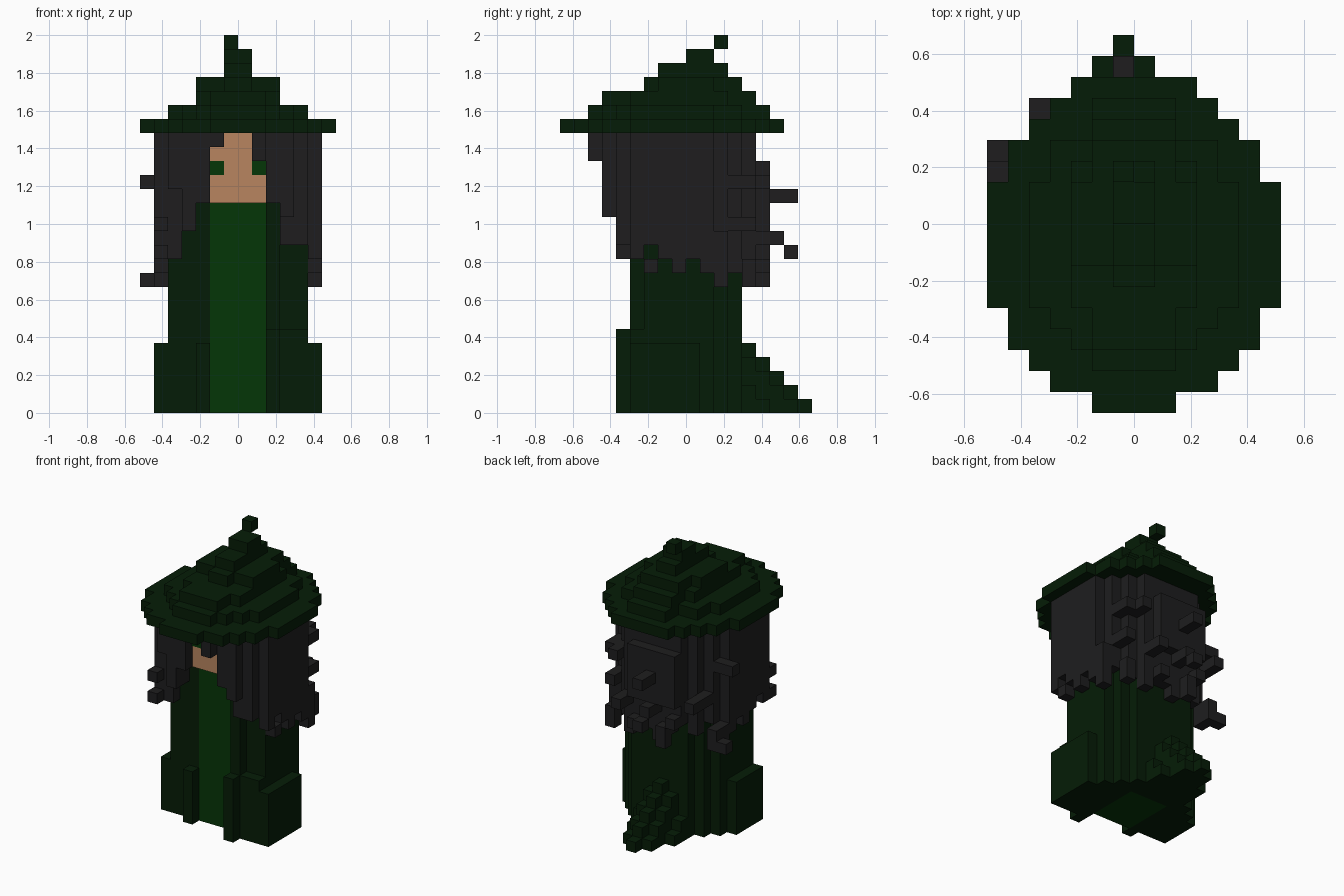
import bpy, bmesh
from mathutils import Vector

cube = bpy.data.objects.get("Cube")
if cube:
    bpy.data.objects.remove(cube, do_unlink=True)

U = 2 / 27  # edge of one block


def material(name, rgb):
    m = bpy.data.materials.new(name)
    m.use_nodes = True
    m.diffuse_color = (*rgb, 1)
    bsdf = m.node_tree.nodes["Principled BSDF"]
    bsdf.inputs["Base Color"].default_value = (*rgb, 1)
    bsdf.inputs["Specular IOR Level"].default_value = 0
    return m


DARK = material("dark green cloth", (0.0016, 0.0120, 0.0020))
GREEN = material("bright green cloth", (0.0016, 0.0365, 0.0022))
HAIR = material("charcoal hair", (0.0130, 0.0128, 0.0134))
SKIN = material("tan skin", (0.48, 0.235, 0.117))

AXES = [Vector(a) for a in ((1, 0, 0), (0, 1, 0), (0, 0, 1))]


def part(name, mat, boxes):
    """Join boxes (x0, x1, y0, y1, z0, z1) in block units into one outer skin."""
    cells = set()
    for x0, x1, y0, y1, z0, z1 in boxes:
        cells |= {(x, y, z) for x in range(x0, x1)
                  for y in range(y0, y1) for z in range(z0, z1)}
    bm = bmesh.new()
    verts = {}

    def vert(p):
        key = tuple(round(c) for c in p)
        if key not in verts:
            verts[key] = bm.verts.new(Vector(key) * U)
        return verts[key]

    for cell in sorted(cells):
        base = Vector(cell)
        for i in range(3):
            a, b, c = AXES[i], AXES[(i + 1) % 3], AXES[(i + 2) % 3]
            for side in (0, 1):
                step = a if side else -a
                if tuple(round(v) for v in base + step) in cells:
                    continue
                o = base + a * side
                ring = [o, o + b, o + b + c, o + c]
                bm.faces.new([vert(p) for p in (ring if side else ring[::-1])])
    mesh = bpy.data.meshes.new(name)
    bm.to_mesh(mesh)
    bm.free()
    mesh.materials.append(mat)
    obj = bpy.data.objects.new(name, mesh)
    bpy.context.collection.objects.link(obj)
    return obj


def both(x0, x1, *rest):
    """A box and its mirror across x = 0."""
    return [(x0, x1, *rest), (-x1, -x0, *rest)]


def tier(z, rows):
    """A stepped disc from (half width, y0, y1) rows."""
    return [(-w, w, y0, y1, z, z + 1) for w, y0, y1 in rows]


# Hat brim and stepped crown
part("hat_brim", DARK, tier(20, [(2, -9, -8), (4, -8, -7), (5, -7, -6), (6, -6, -4),
                                 (7, -4, 2), (6, 2, 4), (5, 4, 5), (4, 5, 6), (3, 6, 7)]))
part("hat_crown", DARK,
     tier(21, [(2, -7, -6), (3, -6, -5), (4, -5, -4), (5, -4, 2), (4, 2, 4), (2, 4, 6)])
     + tier(22, [(2, -6, -4), (3, -4, 3), (2, 3, 5)])
     + tier(23, [(1, -3, -2), (3, -2, 2), (2, 2, 4)])
     + tier(24, [(1, -2, 3)]) + tier(25, [(1, 0, 2)]))
part("hat_tip", DARK, [(-1, 0, 2, 3, 26, 27)])

# Face and eyes
part("face", SKIN, [(-2, 2, -4, 2, 15, 20)])
for name, x in (("right_eye", -2), ("left_eye", 1)):
    eye = part(name, GREEN, [(x, x + 1, -4, -3, 17, 18)])
    eye.location.y = -0.004

# Robe: rounded body, side flares and uneven front folds
part("robe", DARK,
     [(-5, 5, -2, 2, 1, 12), (-4, 4, -2, 3, 1, 13), (-3, 3, -2, 4, 1, 15)]
     + both(2, 5, -2, 2, 0, 1) + [(-4, 4, 2, 3, 0, 1), (-3, 3, 3, 4, 0, 1)]
     + both(2, 5, -3, -2, 0, 12) + both(2, 4, -3, -2, 12, 13)
     + both(2, 3, -3, -2, 13, 15)
     + [(-6, -3, -3, 1, 0, 5), (-3, -2, -4, -3, 0, 5),
        (3, 6, -4, 1, 0, 5), (3, 5, -4, 1, 5, 6),
        (2, 3, -5, -3, 0, 6), (2, 3, -4, -3, 6, 15)])
part("robe_front_panel", GREEN, [(-2, 2, -3, -2, 0, 15), (-2, 2, -2, 2, 0, 1)])

# Train: each step is a rounded wedge one block shorter than the one below
train = []
for k in range(5):
    for x0, x1, y1 in ((-3, 2, 6), (-2, 1, 8), (-1, 0, 9)):
        train.append((x0, x1, 4, y1 - k, k, k + 1))
part("robe_train", DARK, train)

# Main hair mass: sides, back and ragged hem
hair = both(3, 6, -4, 2, 13, 20) + both(2, 3, -4, 3, 15, 20)
hair += [(3, 6, -4, 2, 12, 13), (-6, -4, -4, 2, 12, 13), (-5, -4, -4, -3, 11, 12)]
hair += [(-5, 5, 2, 3, 11, 20), (-4, 4, 3, 4, 11, 20), (-3, 3, 4, 5, 11, 20)]
for y, low in zip(range(-4, 2), (11, 12, 11, 10, 11, 10)):
    hair += both(5, 6, y, y + 1, low, 13)
for x, low in zip(range(-4, 4), (10, 11, 10, 9, 10, 10, 9, 10)):
    hair.append((x, x + 1, 3, 5 if -3 <= x < 3 else 4, low, 12))
part("hair", HAIR, hair)

# Locks framing the face
part("front_locks", HAIR,
     [(-2, -1, -5, -4, 19, 20), (1, 2, -7, -4, 18, 20), (2, 3, -6, -4, 15, 20),
      (3, 4, -6, -5, 14, 20), (3, 5, -5, -4, 12, 20), (-3, -2, -5, -4, 15, 20),
      (-4, -3, -5, -4, 13, 20), (-5, -4, -5, -4, 16, 20),
      (-6, -5, -5, -4, 13, 14), (-6, -5, -5, -4, 11, 12)])

# Curls sticking out at the back and sides
part("hair_curls", HAIR,
     [(-7, -6, 2, 3, 16, 17), (-6, -5, 2, 3, 16, 17), (-7, -6, 3, 4, 9, 10),
      (-6, -5, 2, 4, 9, 11), (4, 5, 3, 5, 16, 17), (4, 5, 3, 5, 13, 14),
      (5, 6, 2, 3, 9, 13), (4, 5, 4, 5, 9, 11), (5, 6, -3, -2, 10, 11),
      (-5, -4, 3, 6, 13, 14), (-3, 2, 5, 6, 13, 18), (-1, 0, 6, 8, 15, 16),
      (2, 3, 5, 7, 12, 13), (-1, 0, 5, 7, 12, 13), (-1, 0, 7, 8, 11, 12),
      (-2, -1, 5, 6, 9, 11), (1, 2, 5, 6, 10, 11), (3, 4, 4, 6, 16, 17),
      (-3, -2, 5, 6, 11, 12)])
